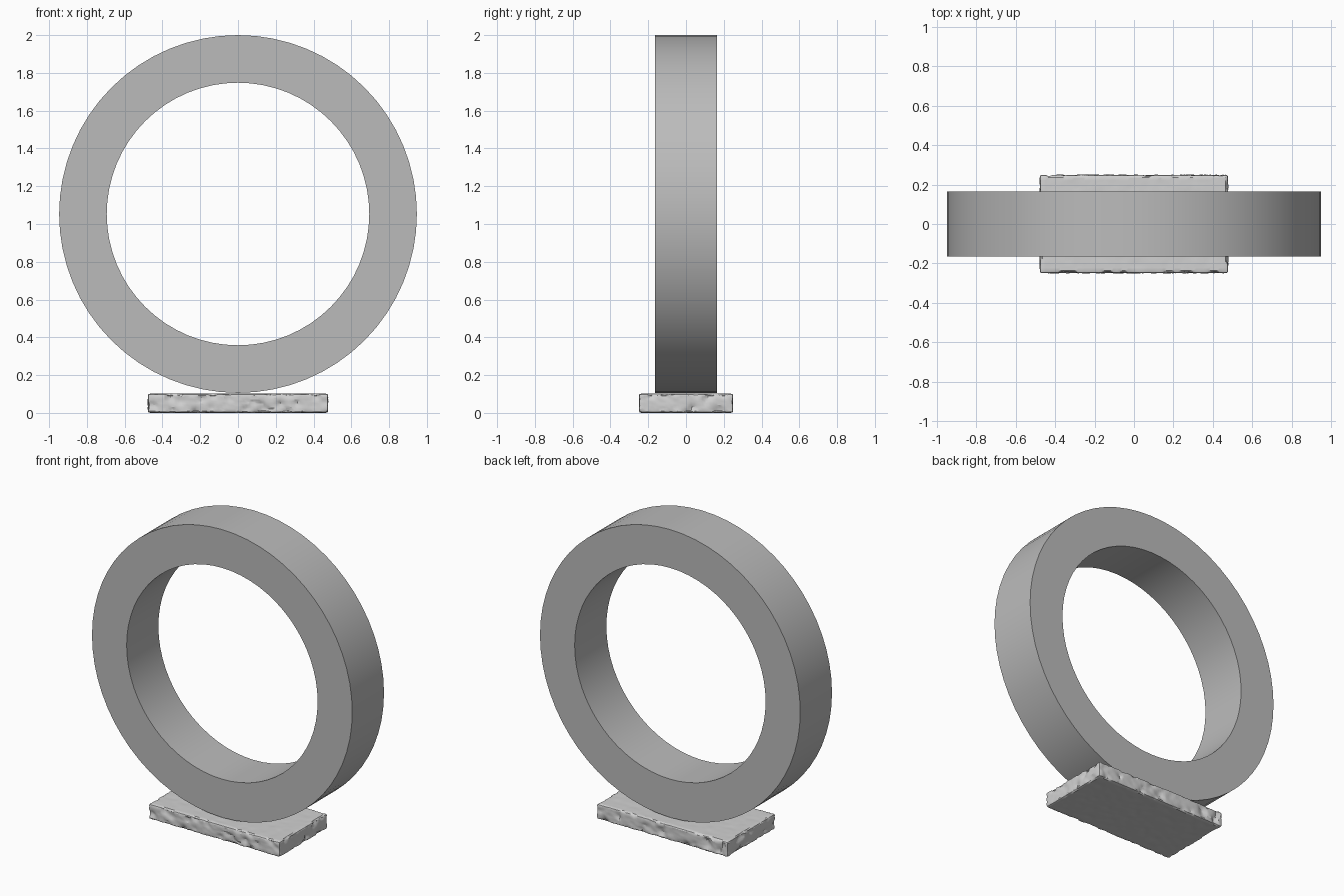
import bpy, bmesh, math
from mathutils import Vector, noise

if "Cube" in bpy.data.objects:
    bpy.data.objects.remove(bpy.data.objects["Cube"])


def material(name, value):
    m = bpy.data.materials.new(name)
    m.diffuse_color = (value, value, value, 1)
    m.use_nodes = True
    m.node_tree.nodes["Principled BSDF"].inputs["Base Color"].default_value = m.diffuse_color
    return m


def finish(name, bm, mat, angle):
    bmesh.ops.recalc_face_normals(bm, faces=bm.faces)
    me = bpy.data.meshes.new(name)
    bm.to_mesh(me)
    bm.free()
    me.materials.append(mat)
    ob = bpy.data.objects.new(name, me)
    bpy.context.collection.objects.link(ob)
    bpy.context.view_layer.objects.active = ob
    ob.select_set(True)
    bpy.ops.object.shade_smooth_by_angle(angle=math.radians(angle))
    ob.select_set(False)
    return ob


ring_grey = material("ring grey", 0.50)
stone_grey = material("stone grey", 0.64)

# Upright ring: rectangular section swept around the y axis
SIDES, CENTRE = 64, 1.053
section = [(0.695, -0.165), (0.947, -0.165), (0.947, 0.165), (0.695, 0.165)]
bm = bmesh.new()
loops = []
for i in range(SIDES):
    a = 2 * math.pi * i / SIDES
    loops.append([bm.verts.new((r * math.sin(a), y, CENTRE + r * math.cos(a)))
                  for r, y in section])
for i in range(SIDES):
    p, q = loops[i], loops[(i + 1) % SIDES]
    for k in range(4):
        n = (k + 1) % 4
        bm.faces.new((p[k], p[n], q[n], q[k]))
finish("ring", bm, ring_grey, 30)

# Rough stone slab: dense box with rounded, chipped edges
HALF = Vector((0.478, 0.25, 0.051))
ROUND = 0.012
bm = bmesh.new()
bmesh.ops.create_cube(bm, size=2)
for axis, cuts in enumerate((63, 33, 9)):
    edges = [e for e in bm.edges
             if abs((e.verts[0].co - e.verts[1].co)[axis]) > 0.01]
    bmesh.ops.subdivide_edges(bm, edges=edges, cuts=cuts, use_grid_fill=True)
for v in bm.verts:
    p = Vector([v.co[k] * HALF[k] for k in range(3)])
    core = Vector([max(-HALF[k] + ROUND, min(HALF[k] - ROUND, p[k])) for k in range(3)])
    out = p - core
    normal = out.normalized()
    p = core + normal * ROUND
    # chips bite inward, strongest on the side walls
    side = max(abs(normal.x), abs(normal.y))
    chip = max(0.0, noise.noise(p * 22)) * 0.020 + abs(noise.noise(p * 55)) * 0.006
    p -= normal * chip * (0.15 + 0.85 * side)
    v.co = p + Vector((0, 0, HALF.z))
finish("stone_slab", bm, stone_grey, 25)
